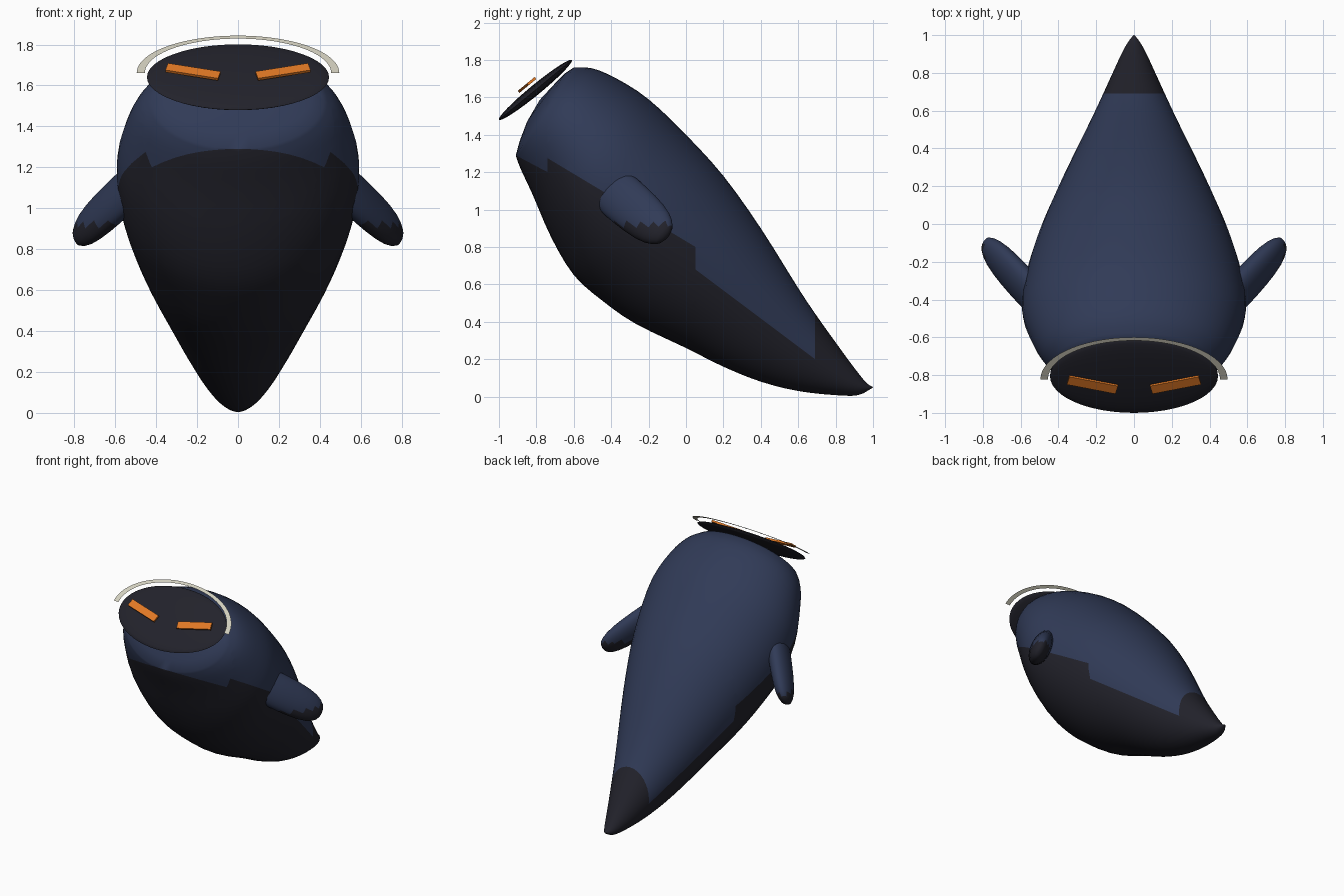
import bpy, bmesh, math
from mathutils import Vector, Matrix

if "Cube" in bpy.data.objects:
    bpy.data.objects.remove(bpy.data.objects["Cube"])


def material(name, rgb):
    m = bpy.data.materials.new(name)
    m.diffuse_color = (*rgb, 1)
    m.use_nodes = True
    m.node_tree.nodes["Principled BSDF"].inputs["Base Color"].default_value = m.diffuse_color
    return m


NAVY = material("navy", (0.030, 0.043, 0.095))
BLACK = material("soft_black", (0.016, 0.016, 0.024))
ORANGE = material("orange", (0.75, 0.19, 0.018))
IVORY = material("ivory", (0.64, 0.62, 0.51))


def finish(bm, name, mats, angle=40, normals=True):
    if normals:
        bmesh.ops.recalc_face_normals(bm, faces=bm.faces)
    me = bpy.data.meshes.new(name)
    bm.to_mesh(me)
    bm.free()
    ob = bpy.data.objects.new(name, me)
    bpy.context.collection.objects.link(ob)
    for m in mats:
        me.materials.append(m)
    bpy.ops.object.select_all(action='DESELECT')
    ob.select_set(True)
    bpy.context.view_layer.objects.active = ob
    bpy.ops.object.shade_smooth_by_angle(angle=math.radians(angle))
    return ob


def loft(bm, rings):
    """Skin a list of (centre, axis_a, axis_b) ellipses; close both ends."""
    n = 48
    loops = []
    for c, a, b in rings:
        loops.append([bm.verts.new(c + a * math.cos(t) + b * math.sin(t))
                      for t in (2 * math.pi * i / n for i in range(n))])
    for p, q in zip(loops, loops[1:]):
        for i in range(n):
            j = (i + 1) % n
            bm.faces.new((p[i], p[j], q[j], q[i]))
    bm.faces.new(loops[0])
    bm.faces.new(loops[-1])


def catmull(rows, steps):
    out = []
    for i in range(len(rows) - 1):
        p0, p1 = rows[max(i - 1, 0)], rows[i]
        p2, p3 = rows[i + 1], rows[min(i + 2, len(rows) - 1)]
        for k in range(steps):
            t = k / steps
            out.append([0.5 * (2 * b + (c - a) * t + (2 * a - 5 * b + 4 * c - d) * t * t
                               + (3 * b - a - 3 * c + d) * t ** 3)
                        for a, b, c, d in zip(p0, p1, p2, p3)])
    return out + [list(rows[-1])]


# Body sections: upper y, z, lower y, z, half width
HEAD = [(-0.779, 1.590, -0.783, 1.585, 0.006),
        (-0.70, 1.675, -0.85, 1.47, 0.25),
        (-0.645, 1.73, -0.89, 1.365, 0.36)]
TRUNK = [(-0.60, 1.76, -0.91, 1.29, 0.42),
         (-0.50, 1.755, -0.885, 1.22, 0.485),
         (-0.37, 1.70, -0.82, 1.08, 0.545),
         (-0.20, 1.59, -0.72, 0.85, 0.592),
         (0.0, 1.40, -0.60, 0.65, 0.575),
         (0.2, 1.18, -0.45, 0.515, 0.52),
         (0.4, 0.90, -0.27, 0.39, 0.435),
         (0.6, 0.58, 0.0, 0.26, 0.32),
         (0.7, 0.43, 0.2, 0.16, 0.25),
         (0.8, 0.29, 0.4, 0.08, 0.183),
         (0.88, 0.18, 0.6, 0.03, 0.125),
         (0.95, 0.09, 0.8, 0.008, 0.07),
         (0.98, 0.062, 0.92, 0.008, 0.035),
         (1.0, 0.052, 0.995, 0.046, 0.004)]
rings = []
for ty, tz, by, bz, w in HEAD + catmull(TRUNK, 3):
    top, low = Vector((0, ty, tz)), Vector((0, by, bz))
    rings.append(((top + low) / 2, Vector((w, 0, 0)), (top - low) / 2))
bm = bmesh.new()
loft(bm, rings)

# Stepped belly border: (start y, end y, z at start, slope)
BORDER = [(-2, -0.74, 1.20 + 1.26 * 0.53, -0.53),
          (-0.74, 0.05, 1.275, -0.60),
          (0.05, 0.69, 0.68, -0.75)]
for y in (-0.74, 0.05, 0.69):
    bmesh.ops.bisect_plane(bm, geom=bm.verts[:] + bm.edges[:] + bm.faces[:],
                           plane_co=(0, y, 0), plane_no=(0, 1, 0))
for y0, y1, z0, slope in BORDER:
    part = [f for f in bm.faces if y0 < f.calc_center_median().y < y1]
    geom = set(part)
    for f in part:
        geom.update(f.edges)
        geom.update(f.verts)
    bmesh.ops.bisect_plane(bm, geom=list(geom), plane_co=(0, y0, z0),
                           plane_no=(0, -slope, 1))
for f in bm.faces:
    c = f.calc_center_median()
    f.material_index = int(c.y > 0.69)
    for y0, y1, z0, slope in BORDER:
        if y0 < c.y < y1 and c.z < z0 + slope * (c.y - y0):
            f.material_index = 1
finish(bm, "body", [NAVY, BLACK], 50)

# Flippers: flattened tapering paddles with dark tips
axis = Vector((0.577, 0.62, -0.534)).normalized()
wide = Vector((0, 0.65, 0.76)).normalized()
thin = wide.cross(axis).normalized()
for side, label in ((1, "right"), (-1, "left")):
    bm = bmesh.new()
    rings = []
    for t, r in ((-0.20, 1.0), (-0.12, 1.04), (-0.04, 1.03), (0.04, 1.0), (0.12, 0.93),
                 (0.18, 0.82), (0.22, 0.68), (0.25, 0.5), (0.265, 0.28), (0.27, 0.05)):
        rings.append((Vector((0.635, -0.27, 1.0)) + axis * t,
                      wide * 0.125 * r, thin * 0.07 * r))
    loft(bm, rings)
    for f in bm.faces:
        f.material_index = int(f.calc_center_median().z < 0.925)
    for v in bm.verts:
        v.co.x *= side
    finish(bm, label + "_flipper", [NAVY, BLACK])

# Tilted frame shared by the face parts: local x sideways, y up the disc, z outward
up = Vector((0, 0.773, 0.634)).normalized()
out = Vector((0, -0.634, 0.773)).normalized()
frame = Matrix.Translation((0, -0.805, 1.64)) @ Matrix(
    ((1, 0, 0), up, out)).transposed().to_4x4()

# Face disc: thin lens
bm = bmesh.new()
bmesh.ops.create_uvsphere(bm, u_segments=48, v_segments=16, radius=1,
                          matrix=frame @ Matrix.Diagonal((0.445, 0.252, 0.028, 1)))
finish(bm, "face_disc", [BLACK], 60)

# Eyes: slanted bars floating over the disc
for side, label in ((1, "right"), (-1, "left")):
    bm = bmesh.new()
    place = (frame @ Matrix.Translation((side * 0.22, -0.018, 0.049))
             @ Matrix.Rotation(side * math.radians(14), 4, 'Z')
             @ Matrix.Diagonal((0.265, 0.055, 0.014, 1)))
    bmesh.ops.create_cube(bm, size=1, matrix=place)
    finish(bm, label + "_eye", [ORANGE])

# Headband: flat half ring above the disc
bm = bmesh.new()
pairs = []
for i in range(49):
    t = math.pi * i / 48
    pairs.append([bm.verts.new(frame @ Vector((0.495 * k * math.cos(t),
                                               0.288 * k * math.sin(t), 0.027)))
                  for k in (1, 0.92)])
for p, q in zip(pairs, pairs[1:]):
    bm.faces.new((p[0], q[0], q[1], p[1]))
finish(bm, "headband_arc", [IVORY], normals=False)
